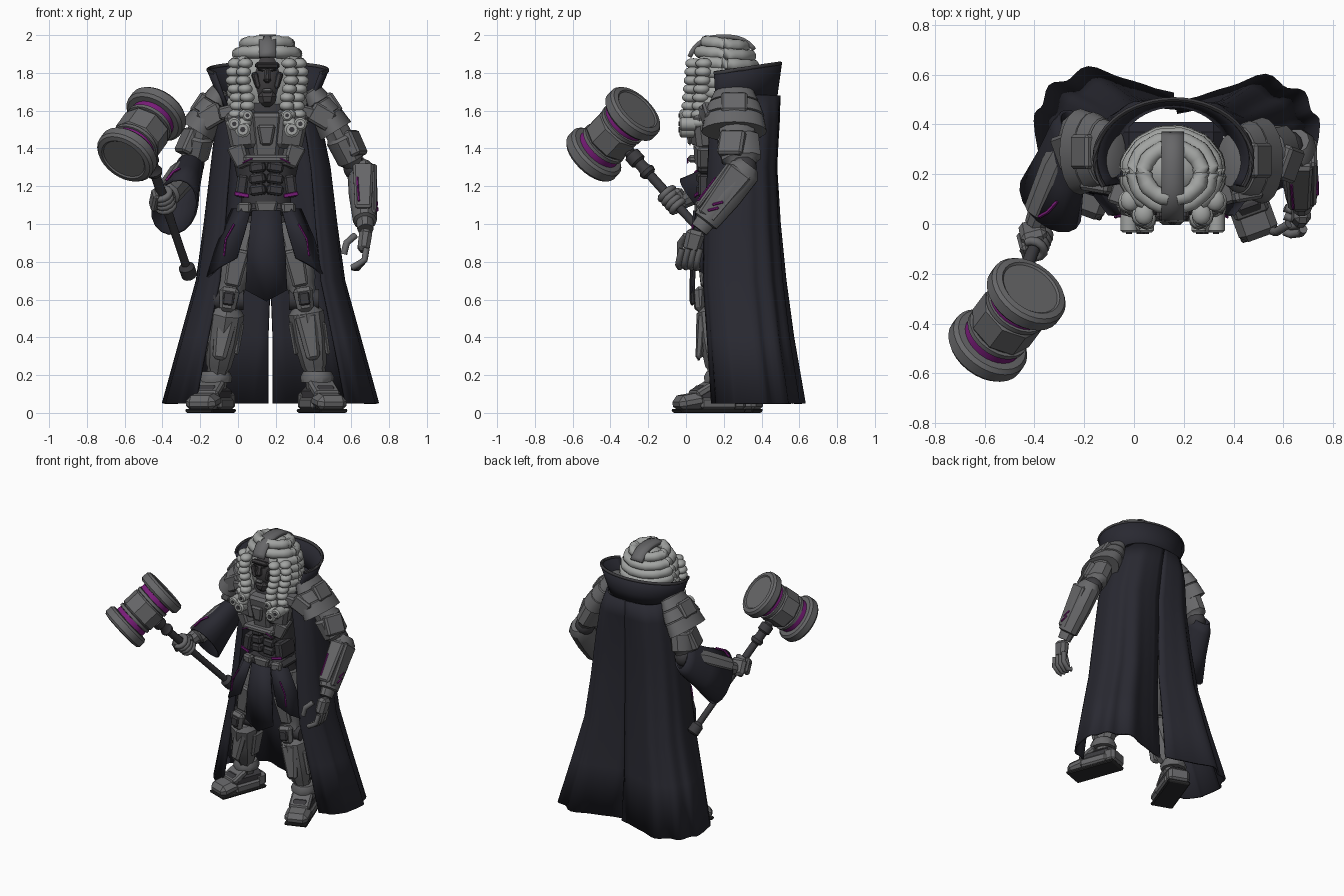
import bpy, bmesh
from math import sin, cos, pi, radians, exp
from mathutils import Vector as V, Matrix, Euler

if "Cube" in bpy.data.objects:
    bpy.data.objects.remove(bpy.data.objects["Cube"])


def material(name, rgb, rough=0.7):
    m = bpy.data.materials.new(name)
    m.use_nodes = True
    m.diffuse_color = (*rgb, 1)
    bsdf = m.node_tree.nodes["Principled BSDF"]
    bsdf.inputs["Base Color"].default_value = (*rgb, 1)
    bsdf.inputs["Roughness"].default_value = rough
    return m


ARMOUR = material("armour_grey", (.135, .135, .14))
DARK = material("dark_metal", (.045, .044, .049))
CLOTH = material("black_cloth", (.022, .022, .031))
WIG = material("wig_pale_grey", (.36, .37, .36))
GLOW = material("magenta", (.2, .012, .2))
FACE = material("face_dark", (.05, .047, .05))
SOLE = material("sole_black", (.025, .025, .026))

CX = .15  # body centre line


def X(s, dx):
    return CX + s * dx


def finish(name, bm, mat, angle=35, thick=0):
    bmesh.ops.recalc_face_normals(bm, faces=bm.faces)
    me = bpy.data.meshes.new(name)
    bm.to_mesh(me)
    bm.free()
    ob = bpy.data.objects.new(name, me)
    bpy.context.collection.objects.link(ob)
    me.materials.append(mat)
    bpy.ops.object.select_all(action='DESELECT')
    ob.select_set(True)
    bpy.context.view_layer.objects.active = ob
    bpy.ops.object.shade_smooth_by_angle(angle=radians(angle))
    if thick:
        mod = ob.modifiers.new("thickness", 'SOLIDIFY')
        mod.thickness, mod.offset = thick, 0
    return ob


def loft(name, rings, mat, closed=True, angle=35, thick=0):
    bm = bmesh.new()
    rows = [[bm.verts.new(p) for p in ring] for ring in rings]
    n = len(rows[0])
    for a, b in zip(rows, rows[1:]):
        for i in range(n if closed else n - 1):
            j = (i + 1) % n
            bm.faces.new((a[i], a[j], b[j], b[i]))
    if closed and not thick:
        bm.faces.new(rows[0])
        bm.faces.new(rows[-1])
    return finish(name, bm, mat, angle, thick)


def circle(c, d, r, n, su=1, sv=1):
    d = d.normalized()
    u = d.cross(V((0, 1, 0)))
    u = u.normalized() if u.length > .05 else V((1, 0, 0))
    v = d.cross(u)
    return [c + u * (r * su * cos(2 * pi * k / n)) + v * (r * sv * sin(2 * pi * k / n)) for k in range(n)]


def lathe(name, p, q, prof, mat, n=12, su=1, sv=1, thick=0):
    """Turned part from p to q; prof lists (position, radius)."""
    p, q = V(p), V(q)
    return loft(name, [circle(p.lerp(q, t), q - p, r, n, su, sv) for t, r in prof], mat, thick=thick)


def tube(name, pts, r, mat, n=8, bumps=0):
    pts = [V(p) for p in pts]
    rings = []
    for i, p in enumerate(pts):
        d = pts[min(i + 1, len(pts) - 1)] - pts[max(i - 1, 0)]
        rings.append(circle(p, d, r * (1 + bumps * (i % 3 - 1)), n))
    return loft(name, rings, mat, angle=60)


def block(name, loc, size, mat, rot=(0, 0, 0), taper=1, bevel=.012):
    bm = bmesh.new()
    bmesh.ops.create_cube(bm, size=1)
    for v in bm.verts:
        if v.co.z < 0:
            v.co.xy *= taper
        v.co = V(a * b for a, b in zip(v.co, size))
    bmesh.ops.bevel(bm, geom=bm.edges[:], offset=min(bevel, min(size) * .4), segments=1, affect='EDGES')
    bm.transform(Matrix.Translation(loc) @ Euler([radians(a) for a in rot]).to_matrix().to_4x4())
    return finish(name, bm, mat, 20)


def ball(name, loc, scale, mat, seg=14):
    bm = bmesh.new()
    bmesh.ops.create_uvsphere(bm, u_segments=seg, v_segments=seg // 2 + 1, radius=1)
    bm.transform(Matrix.Translation(loc) @ Matrix.Diagonal((*scale, 1)))
    return finish(name, bm, mat, 60)


def power(v, e):
    return abs(v) ** e * (1 if v > 0 else -1)


# Cape: two mirrored halves with a slit low at the back
LEVELS = ((1.68, .23, .48, .13, 0), (1.55, .27, .49, .11, .02), (1.3, .31, .48, .1, .03), (1, .345, .5, .08, .05),
          (.7, .385, .53, .07, .08), (.4, .455, .57, .09, .1), (.05, .55, .63, .11, .13))
for s, side in ((1, "left"), (-1, "right")):
    rings = []
    for k, (z, w, back, front, dip) in enumerate(LEVELS):
        ring = []
        back -= (s + 1) * .12 * dip
        for i in range(37):
            a = radians(142) * i / 36
            fold = .1 * dip * sin(i * .95)
            x = (w + fold * .6) * power(sin(a), .75) + (.012 if z < .6 else 0)
            y = (back + front) / 2 + (back - front) / 2 * 1.08 * power(cos(a), .75) + fold - dip * exp(-(a / .3) ** 2)
            ring.append((CX + .022 * min(1, k / 2) + s * x, y, z))
        rings.append(ring)
    loft(side + "_cape", rings, CLOTH, closed=False, angle=50, thick=.014)

# Standing collar with rim
rows = []
for t in (0, .4, 1):
    rows.append([(CX + .008 + (.235 + .08 * t) * sin(a), .26 + (.215 + .025 * t) * cos(a),
                  (1.625 + .045 * cos(a)) * (1 - t) + (1.815 + .035 * cos(a)) * t)
                 for a in [radians(117) * i / 16 for i in range(-16, 17)]])
loft("collar", rows, CLOTH, closed=False, angle=60, thick=.016)
tube("collar_rim", rows[-1], .011, DARK, 6)

# Torso
lathe("torso_core", (CX, .23, .95), (CX, .23, 1.68),
      ((0, .15), (.25, .13), (.5, .17), (.8, .2), (.95, .17), (1, .1)), DARK, 14, 1, .85)
block("shoulder_yoke", (CX, .27, 1.63), (.42, .28, .1), CLOTH, bevel=.04)
lathe("neck", (CX, .19, 1.6), (CX, .19, 1.72), ((0, .09), (1, .07)), DARK)
block("breastplate", (CX, .1, 1.47), (.17, .16, .25), ARMOUR, (6, 0, 0), .75, .02)
block("chest_gem_plate", (CX, .015, 1.47), (.1, .03, .11), ARMOUR, (6, 0, 0), .6)
block("lower_chest_arch", (CX, .07, 1.345), (.24, .12, .04), ARMOUR)
for i in range(3):
    for s in (-1, 1):
        block("abdomen_plate", (X(s, .045), .095, 1.3 - .06 * i), (.085, .07, .055), DARK, (0, s * 8, s * 10))
block("belt", (CX, .2, 1.075), (.31, .27, .065), DARK, bevel=.03)
block("belt_buckle", (CX, .065, 1.085), (.13, .04, .075), ARMOUR, taper=.7)
for s in (-1, 1):
    block("chest_plate", (X(s, .12), .1, 1.5), (.17, .15, .2), ARMOUR, (6, s * 6, s * 16), .85, .025)
    block("upper_chest_plate", (X(s, .16), .13, 1.6), (.16, .14, .07), ARMOUR, (0, s * 14, s * 18))
    block("rib_plate", (X(s, .13), .11, 1.36), (.1, .14, .12), ARMOUR, (0, s * 20, s * 18), .75)
    block("rib_light", (X(s, .1), .008, 1.335), (.06, .008, .008), GLOW, (0, s * 25, 0))
    block("waist_plate", (X(s, .13), .15, 1.2), (.06, .17, .12), DARK, (0, s * -8, 0))
    block("belt_pouch", (X(s, .115), .075, 1.085), (.075, .05, .06), ARMOUR, (0, 0, s * 12))
    block("belt_light", (X(s, .13), .055, 1.155), (.08, .008, .022), GLOW, (0, s * -10, s * 12))

# Cloth panels hanging from the belt
loft("front_cloth", [[(X(i, w), .06 - .015 * (1 - abs(i)) - f, z - drop * (1 - abs(i))) for i in (-1, 0, 1)]
                     for z, w, f, drop in ((1.07, .075, 0, 0), (.85, .1, .015, 0), (.65, .11, .02, .06))],
     CLOTH, closed=False, thick=.015)
for s in (-1, 1):
    loft("hip_cloth", [[(X(s, d), y, z) for d, y, z in row] for row in (
        ((.08, .06, 1.08), (.13, .06, 1.08), (.18, .12, 1.08)),
        ((.115, .04, .95), (.2, .045, .93), (.25, .12, .92)),
        ((.155, .03, .82), (.25, .04, .77), (.31, .12, .72)))], CLOTH, closed=False, thick=.015)
    tube("hip_cloth_trim", [(X(s, .17), .036, 1.0), (X(s, .215), .032, .92), (X(s, .225), .028, .83)], .006, GLOW, 5)

# Legs and boots
for s, side, fy in ((1, "left", .12), (-1, "right", .21)):
    hip, knee, ankle = V((X(s, .11), .21, 1.0)), V((X(s, .2), .15, .6)), V((X(s, .27), fy + .06, .13))
    lathe(side + "_thigh", hip, knee, ((0, .1), (.3, .105), (.75, .085), (.8, .075), (1, .07)), ARMOUR, 10)
    block(side + "_thigh_plate", hip.lerp(knee, .58) + V((0, -.085, 0)), (.11, .05, .2), ARMOUR, (4, s * -12, 0), .75)
    lathe(side + "_knee_joint", knee + V((-.08, 0, 0)), knee + V((.08, 0, 0)), ((0, .055), (1, .055)), DARK)
    block(side + "_knee_plate", knee + V((0, -.08, 0)), (.11, .06, .13), ARMOUR, (0, s * -8, s * 8), .75, .02)
    block(side + "_knee_cap", knee + V((0, -.115, .005)), (.06, .02, .07), DARK, (0, s * -8, s * 8))
    lathe(side + "_shin", knee, ankle, ((.08, .07), (.15, .1), (.45, .095), (.75, .07), (.78, .06), (1, .06)),
          ARMOUR, 8, .95, 1)
    shin = knee.lerp(ankle, .42)
    block(side + "_shin_plate", shin + V((0, -.085, 0)), (.12, .05, .25), ARMOUR, (-6, s * -9, s * 10), .6, .018)
    for e in (-1, 1):
        block(side + "_calf_plate", shin + V((e * .085, .01, -.01)), (.03, .11, .18), ARMOUR, (0, s * -9, 0), .75)
    yaw = radians(20 * s)

    def on_foot(a, z):
        return (X(s, .295) + sin(yaw) * a, fy - cos(yaw) * a, z)
    turn = 20 * s
    block(side + "_sole", on_foot(0, .01), (.16, .37, .02), SOLE, (0, 0, turn), .95, .006)
    block(side + "_boot", on_foot(-.04, .08), (.135, .25, .13), DARK, (0, 0, turn), 1.08, .03)
    block(side + "_toe_cap", on_foot(.11, .058), (.165, .15, .085), ARMOUR, (10, 0, turn), 1, .03)
    block(side + "_instep_plate", on_foot(.03, .125), (.145, .13, .045), ARMOUR, (30, 0, turn))
    block(side + "_heel_plate", on_foot(-.145, .065), (.15, .09, .1), ARMOUR, (0, 0, turn), 1, .02)
    for e in (-1, 1):
        block(side + "_boot_side", (*(V(on_foot(-.03, .05)).xy + V((cos(yaw), sin(yaw))) * e * .07), .05),
              (.03, .2, .06), ARMOUR, (0, 0, turn))
    lathe(side + "_ankle_cuff", ankle + V((0, 0, .09)), ankle + V((0, 0, .03)), ((0, .075), (.5, .09), (1, .085)), ARMOUR, 10)

# Shoulders and upper arms
STEPS = ((0, .05), (.04, .1), (.3, .125), (.31, .112), (.34, .13), (.62, .152), (.63, .138), (.66, .15), (1, .165))
for s, side, sy in ((1, "left", .255), (-1, "right", .29)):
    lathe(side + "_shoulder_guard", (X(s, .23), sy, 1.71), (X(s, .365), sy, 1.49), STEPS, ARMOUR, 20, .6, 1.05)
    block(side + "_guard_crest", (X(s, .355), sy, 1.64), (.05, .14, .12), ARMOUR, (0, s * -34, 0))
    block(side + "_guard_front", (X(s, .29), sy - .14, 1.57), (.13, .05, .11), ARMOUR, (0, s * 30, s * 10))
    elbow = V((.62, .3, 1.3)) if s > 0 else V((-.24, .36, 1.32))
    top = V((X(s, .33), sy, 1.58))
    lathe(side + "_upper_arm", top, elbow, ((0, .08), (.4, .085), (.45, .1), (.85, .095), (.9, .075), (1, .06)),
          ARMOUR, 10, .8, 1.15)
    ball(side + "_elbow", elbow, (.065, .075, .07), DARK)
    block(side + "_arm_plate", top.lerp(elbow, .62) + V((s * .05, -.04, .02)), (.06, .14, .14), ARMOUR, (0, s * -25, s * -20))

# Left forearm and relaxed hand
elbow, wrist = V((.655, .31, 1.28)), V((.675, .07, .97))
lathe("left_forearm", elbow, wrist, ((-.1, .06), (.0, .09), (.4, .09), (.85, .075), (.87, .055), (1, .05)), ARMOUR, 10, .85, 1)
block("left_forearm_plate", elbow.lerp(wrist, .42) + V((.055, -.01, .01)), (.035, .14, .31), ARMOUR, (-37, 0, 0), .75)
block("left_forearm_ridge", elbow.lerp(wrist, .4) + V((0, -.065, .045)), (.11, .04, .29), ARMOUR, (-37, 0, 0), .8)
tube("left_forearm_strip", [elbow.lerp(wrist, t) + V((-.03, -.08, .06)) for t in (.3, .7)], .006, GLOW, 5)
for i in range(2):
    block("left_forearm_light", elbow.lerp(wrist, .55 + .1 * i) + V((.07, -.01, 0)), (.009, .06, .014), GLOW, (15, 0, 0))
block("left_palm", (.67, .04, .91), (.07, .1, .12), ARMOUR, (-15, 8, 0), .9, .02)
for i in range(4):
    y = .075 - .032 * i
    tube("left_finger", [(.68, y, .87), (.67, y - .015, .81), (.63, y - .02, .765 + .006 * i), (.605, y - .01, .77)], .017, ARMOUR)
tube("left_thumb", [(.62, .0, .94), (.575, -.03, .9), (.56, -.03, .84)], .018, ARMOUR)

# Right forearm in a wide hanging sleeve
lathe("right_sleeve", (-.245, .4, 1.33), (-.335, .09, 1.09), ((0, .07), (.15, .095), (.55, .12), (1, .16)),
      CLOTH, 18, .72, 1.2, thick=.012)
lathe("right_forearm", (-.25, .34, 1.31), (-.395, .0, 1.13), ((0, .06), (.3, .08), (.85, .07), (.88, .05), (1, .045)), ARMOUR, 10)
tube("sleeve_trim", [(-.31, .09, 1.295), (-.345, .05, 1.275), (-.38, .03, 1.23)], .008, GLOW, 5)

# Gavel: handle, then turned head square to it
butt, neck = V((-.265, .27, .75)), V((-.51, -.385, 1.475))
lathe("gavel_handle", butt, neck, ((-.04, .025), (-.03, .042), (.03, .042), (.05, .022), (.32, .022), (.6, .026),
                                   (.7, .026), (.71, .04), (.73, .045), (.75, .032), (.79, .032), (.8, .045),
                                   (.85, .045), (.86, .03), (1, .03)), DARK, 12)
axis = V((.18, .24, .25)).normalized()
half = ((0, .118), (.068, .118), (.07, .132), (.09, .132), (.092, .115), (.128, .115), (.13, .152), (.145, .167),
        (.19, .167), (.205, .155), (.21, .13), (.203, .122))
lathe("gavel_head", neck, neck + axis, [(-t, r) for t, r in half[:0:-1]] + list(half), ARMOUR, 28)
lathe("gavel_barrel_panels", neck - axis * .066, neck + axis * .066, ((0, .126), (.08, .136), (.92, .136), (1, .126)), ARMOUR, 8)
for e in (-1, 1):
    lathe("gavel_light_ring", neck + axis * e * .094, neck + axis * e * .126, ((0, .124), (1, .124)), GLOW, 28)

# Right hand gripping the handle
grip = (neck - butt).normalized()
hold = butt.lerp(neck, .52)
for i in range(4):
    c = hold + grip * (.03 * i - .045)
    tube("right_finger", circle(c, grip, .043, 12)[:11], .018, ARMOUR)
block("right_palm", hold + V((-.015, .04, .01)), (.11, .06, .12), ARMOUR, (35, 0, 15), .9, .02)
block("right_knuckles", hold + V((-.05, -.02, .0)), (.035, .08, .11), ARMOUR, (40, 0, 15))

# Head and face
HX = .155
ball("head", (HX, .14, 1.765), (.088, .11, .15), FACE, 18)
block("brow", (HX, .04, 1.84), (.13, .05, .03), FACE, (-15, 0, 0))
block("nose", (HX, .03, 1.785), (.03, .045, .075), FACE, (-15, 0, 0), 1.3)
block("jaw", (HX, .07, 1.66), (.11, .1, .08), FACE, taper=.7, bevel=.025)
block("mouth_guard", (HX, .03, 1.705), (.055, .03, .025), ARMOUR)
for s in (-1, 1):
    block("cheek", (HX + s * .055, .06, 1.76), (.035, .06, .09), FACE, (0, s * 15, s * 25), .7)
    block("eye", (HX + s * .035, .03, 1.815), (.03, .008, .01), SOLE, (0, s * -12, s * 15))

# Wig: stacked rolls, centre strip and hanging curls
ball("wig_core", (HX, .215, 1.76), (.185, .16, .22), WIG, 20)
for k in range(7):
    z = 1.64 + .052 * k
    r = .183 * (1 - (max(0, z - 1.73) / .262) ** 2.4) ** (1 / 2.4)
    gap = radians(38 if z < 1.88 else 8)
    pts = []
    for i in range(31):
        a = gap + (2 * pi - 2 * gap) * i / 30
        pts.append((HX + r * sin(a), .205 - r * .88 * cos(a), z + .012 * cos(a)))
    tube("wig_roll", pts, .034, WIG, 10, .06)
strip = []
for i in range(15):
    a = radians(-62 + 112 * i / 14)
    strip.append([(HX + w, .2 + .2 * power(sin(a), .8), 1.73 + .262 * power(cos(a), .7)) for w in (-.045, 0, .045)])
loft("wig_centre_strip", strip, ARMOUR, closed=False, thick=.024)
for s in (-1, 1):
    for k in range(8):
        for c in range(2):
            ball("wig_curl", (HX + s * (.115 + .055 * c + .012 * sin(k)), .04 + .055 * c - .004 * k, 1.85 - .045 * k),
                 (.04, .045, .028), WIG, 12)
    for dx, z, r in ((.13, 1.5, .042), (.175, 1.53, .035), (.105, 1.575, .03)):
        x = HX + s * dx
        lathe("wig_end_curl", (x, -.035, z), (x, .06, z), ((0, r * .7), (.1, r), (.9, r), (1, r * .7)), WIG, 12)
        lathe("wig_curl_hole", (x, -.04, z), (x, -.03, z), ((0, r * .35), (1, r * .35)), DARK, 8)
